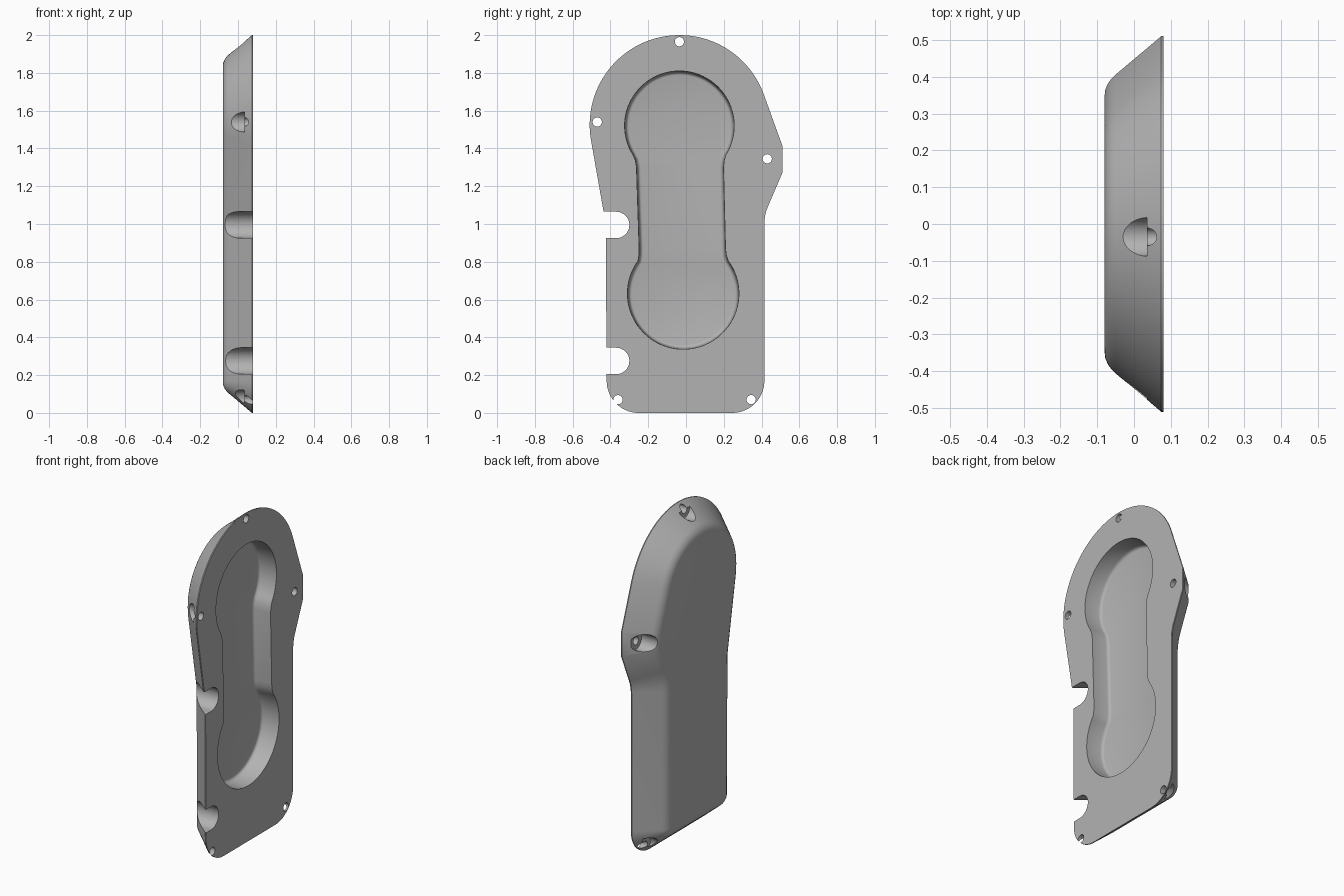
import bpy, bmesh
from math import sin, cos, radians
from mathutils import Vector

if "Cube" in bpy.data.objects:
    bpy.data.objects.remove(bpy.data.objects["Cube"], do_unlink=True)

grey = bpy.data.materials.new("plain_grey")
grey.use_nodes = True
colour = (0.45, 0.45, 0.45, 1)
grey.diffuse_color = colour
grey.node_tree.nodes["Principled BSDF"].inputs["Base Color"].default_value = colour


def arc(y, z, r, start, end, n):
    """Points of an arc in the y-z plane, angles in degrees."""
    angles = [radians(start + (end - start) * i / n) for i in range(n + 1)]
    return [(y + r * cos(a), z + r * sin(a)) for a in angles]


def inset(points, d):
    """Move a counter-clockwise outline inward by d with mitred corners."""
    pts = [Vector(p) for p in points]
    result = []
    for i, p in enumerate(pts):
        a = (p - pts[i - 1]).normalized()
        b = (pts[(i + 1) % len(pts)] - p).normalized()
        na, nb = Vector((-a.y, a.x)), Vector((-b.y, b.x))
        result.append(p + (na + nb) * (d / (1 + na.dot(nb))))
    return result


def loft(name, outline, levels):
    """Closed solid through insets of an outline; levels are (x, inset)."""
    bm = bmesh.new()
    rings = [[bm.verts.new((x, p[0], p[1])) for p in inset(outline, d)]
             for x, d in levels]
    n = len(outline)
    for lower, upper in zip(rings, rings[1:]):
        for i in range(n):
            j = (i + 1) % n
            bm.faces.new((lower[i], lower[j], upper[j], upper[i]))
    bm.faces.new(rings[0])
    bm.faces.new(rings[-1])
    bmesh.ops.recalc_face_normals(bm, faces=bm.faces)
    mesh = bpy.data.meshes.new(name)
    bm.to_mesh(mesh)
    bm.free()
    mesh.materials.append(grey)
    obj = bpy.data.objects.new(name, mesh)
    bpy.context.collection.objects.link(obj)
    return obj


# Cover body: domed top, side lug, rounded foot, tapering to the outer face
body_outline = (
    arc(-0.035, 1.525, 0.475, 20, 190, 64)
    + [(-0.425, 1.0)]
    + arc(-0.25, 0.17, 0.17, 180, 270, 16)
    + arc(0.245, 0.17, 0.17, 270, 360, 16)
    + [(0.415, 1.01), (0.418, 1.04), (0.425, 1.07), (0.435, 1.095)]
    + [(0.51, 1.27), (0.51, 1.415)]
)
body_levels = [(0.08, 0), (0.074, 0), (-0.052, 0.106), (-0.062, 0.116),
               (-0.071, 0.129), (-0.078, 0.145), (-0.08, 0.163)]
cover = loft("cover", body_outline, body_levels)

# Pocket: two round ends joined by a waist
pocket_outline = (
    arc(-0.035, 1.52, 0.29, -32, 212, 56)
    + [(-0.268, 1.338), (-0.262, 1.30), (-0.248, 0.87), (-0.249, 0.835)]
    + arc(-0.015, 0.632, 0.295, 144, 396, 56)
    + [(0.213, 0.835), (0.209, 0.87), (0.198, 1.30), (0.202, 1.338)]
)
pocket_levels = [(0.12, 0), (0.07, 0), (-0.012, 0.006), (-0.022, 0.009),
                 (-0.028, 0.015), (-0.03, 0.022)]
cutters = [loft("pocket_cutter", pocket_outline, pocket_levels)]

# Two open notches in the front edge
for z in (0.995, 0.275):
    slot = arc(-0.37, z, 0.07, -90, 90, 24) + [(-0.7, z + 0.07), (-0.7, z - 0.07)]
    cutters.append(loft("notch_cutter", slot, [(-0.2, 0), (0.2, 0)]))

# Counterbored screw holes
for y, z in ((-0.035, 1.965), (-0.47, 1.54), (0.43, 1.345),
             (-0.36, 0.07), (0.345, 0.07)):
    ring = arc(y, z, 0.0525, 0, 348.75, 31)
    cutters.append(loft("screw_hole_cutter", ring, [(-0.2, 0), (0.035, 0),
                                                    (0.035, 0.028), (0.2, 0.028)]))

# Cut everything out and shade
bpy.ops.object.select_all(action="DESELECT")
cover.select_set(True)
bpy.context.view_layer.objects.active = cover
for cutter in cutters:
    cutter.hide_render = True
    mod = cover.modifiers.new("cut", "BOOLEAN")
    mod.operation = "DIFFERENCE"
    mod.solver = "EXACT"
    mod.object = cutter
    bpy.ops.object.modifier_apply(modifier=mod.name)
    bpy.data.objects.remove(cutter, do_unlink=True)
bpy.ops.object.shade_smooth_by_angle(angle=radians(30))
